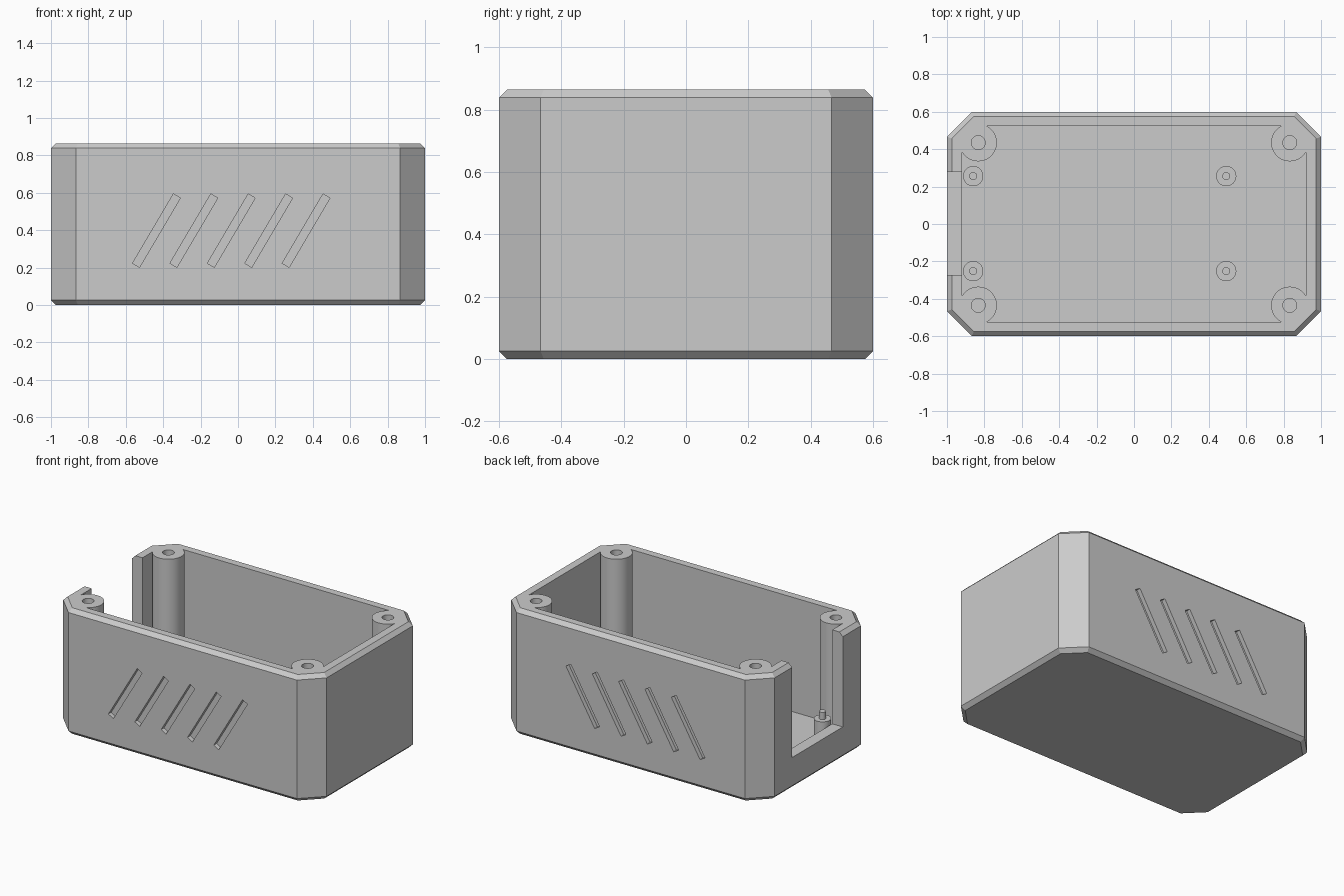
import bpy, bmesh, math
from mathutils import Matrix, Vector

cube = bpy.data.objects.get("Cube")
if cube:
    bpy.data.objects.remove(cube, do_unlink=True)

HX, HY, H = 1.0, 0.6, 0.865     # outer half sizes and height
CORNER, EDGE = 0.133, 0.026     # corner cut and edge chamfer
FLOOR = 0.08

grey = bpy.data.materials.new("plain grey")
grey.use_nodes = True
colour = (0.6, 0.6, 0.6, 1)
grey.diffuse_color = colour
grey.node_tree.nodes["Principled BSDF"].inputs["Base Color"].default_value = colour


def make(name, bm):
    bmesh.ops.recalc_face_normals(bm, faces=bm.faces)
    mesh = bpy.data.meshes.new(name)
    bm.to_mesh(mesh)
    bm.free()
    mesh.materials.append(grey)
    ob = bpy.data.objects.new(name, mesh)
    bpy.context.collection.objects.link(ob)
    return ob


def ring(bm, hx, hy, cut, z):
    pts = [(hx, cut - hy), (hx, hy - cut), (hx - cut, hy), (cut - hx, hy),
           (-hx, hy - cut), (-hx, cut - hy), (cut - hx, -hy), (hx - cut, -hy)]
    return [bm.verts.new((x, y, z)) for x, y in pts]


def octagon_solid(name, sections):
    """Stack of corner-cut rectangles: (half x, half y, corner cut, z)."""
    bm = bmesh.new()
    rings = [ring(bm, *s) for s in sections]
    for a, b in zip(rings, rings[1:]):
        for i in range(8):
            j = (i + 1) % 8
            bm.faces.new((a[i], a[j], b[j], b[i]))
    bm.faces.new(rings[0])
    bm.faces.new(rings[-1])
    return make(name, bm)


def add_cylinder(bm, x, y, r, z0, z1):
    bmesh.ops.create_cone(bm, cap_ends=True, segments=40, radius1=r, radius2=r,
                          depth=z1 - z0, matrix=Matrix.Translation((x, y, (z0 + z1) / 2)))


def add_box(bm, centre, size, rot=Matrix()):
    scale = Matrix.Diagonal(Vector(size).to_4d())
    bmesh.ops.create_cube(bm, size=1, matrix=Matrix.Translation(centre) @ rot @ scale)


def subtract(ob, cutter):
    cutter.hide_render = True
    bpy.context.view_layer.objects.active = ob
    mod = ob.modifiers.new("cut", 'BOOLEAN')
    mod.operation, mod.solver, mod.object = 'DIFFERENCE', 'EXACT', cutter
    bpy.ops.object.modifier_apply(modifier=mod.name)
    bpy.data.objects.remove(cutter, do_unlink=True)


def shade(ob):
    bpy.ops.object.select_all(action='DESELECT')
    ob.select_set(True)
    bpy.context.view_layer.objects.active = ob
    bpy.ops.object.shade_smooth_by_angle(angle=math.radians(25))


# Outer case with chamfered rim and base
inner_cut = CORNER - EDGE * (2 - math.sqrt(2))
rim = (HX - EDGE, HY - EDGE, inner_cut)
full = (HX, HY, CORNER)
case = octagon_solid("case", [rim + (0,), full + (EDGE,), full + (H - EDGE,), rim + (H,)])

# Cavity, leaving round screw posts standing in the corners
corners = [(sx * 0.833, sy * 0.435) for sx in (-1, 1) for sy in (-1, 1)]
cavity = octagon_solid("cavity", [(0.92, 0.523, 0.085, z) for z in (FLOOR, H + 0.1)])
posts, holes = bmesh.new(), bmesh.new()
for x, y in corners:
    add_cylinder(posts, x, y, 0.1, 0, H + 0.2)
    add_cylinder(holes, x, y, 0.037, H - 0.4, H + 0.1)
subtract(cavity, make("posts", posts))
subtract(case, cavity)
subtract(case, make("screw_holes", holes))

# Opening in the right wall
opening = bmesh.new()
add_box(opening, (-1, 0.003, 0.72), (0.3, 0.55, 1))
subtract(case, make("opening", opening))

# Slanted grooves on front and back
grooves = bmesh.new()
for side in (-1, 1):
    for i in range(5):
        add_box(grooves, (-0.436 + 0.2 * i, side * HY, 0.398), (0.043, 0.06, 0.43),
                Matrix.Rotation(math.radians(30.5), 4, 'Y'))
subtract(case, make("grooves", grooves))
shade(case)

# Board standoffs with locating pins
for end, x in (("right", -0.86), ("left", 0.493)):
    for side, y in (("front", -0.252), ("back", 0.256)):
        bm = bmesh.new()
        add_cylinder(bm, x, y, 0.054, FLOOR - 0.02, 0.25)
        add_cylinder(bm, x, y, 0.021, 0.24, 0.3)
        shade(make(f"standoff_{side}_{end}", bm))
